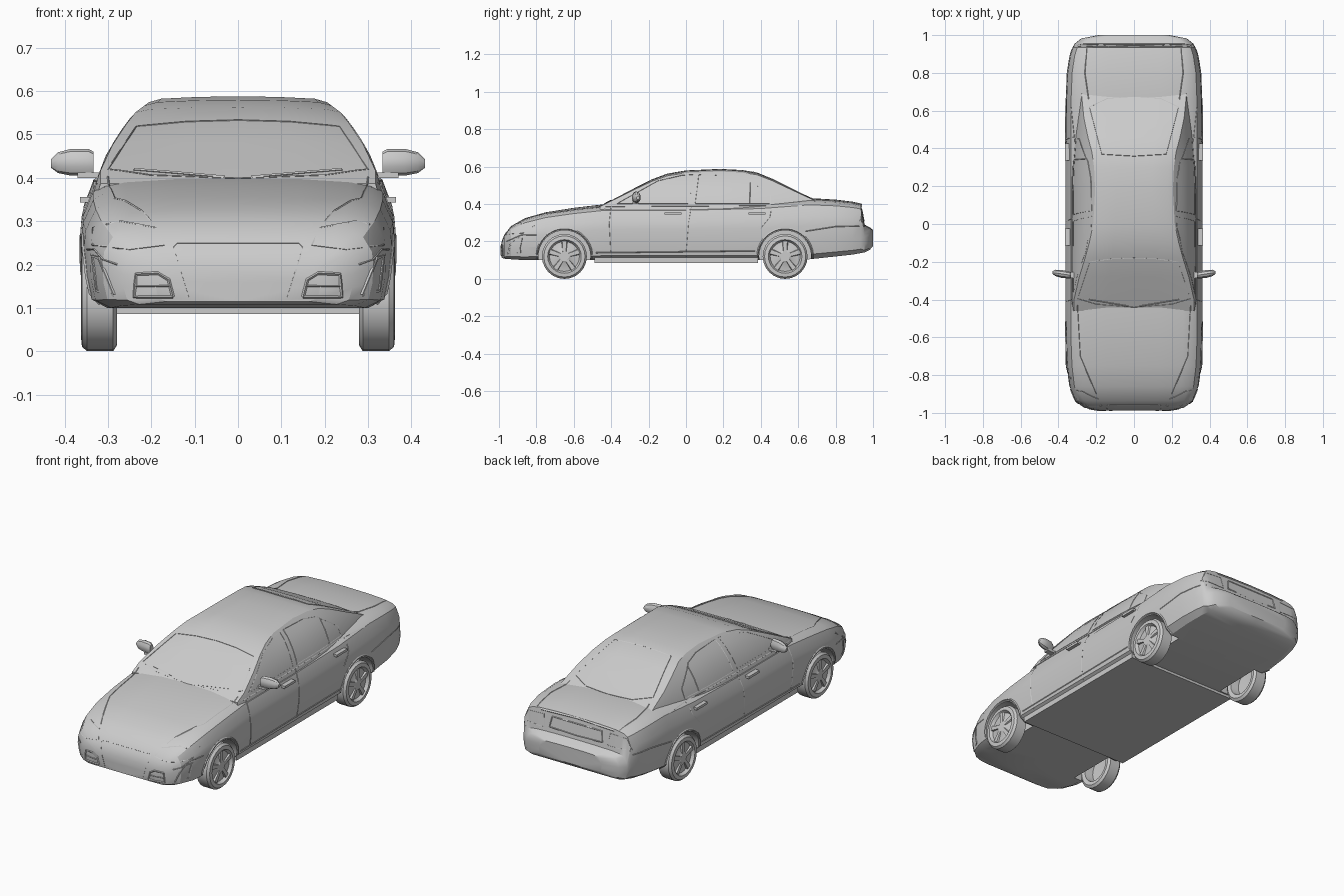
import bpy, bmesh, math
from mathutils import Vector
from mathutils.bvhtree import BVHTree

if "Cube" in bpy.data.objects:
    bpy.data.objects.remove(bpy.data.objects["Cube"])


def mesh_object(name, verts, faces):
    me = bpy.data.meshes.new(name)
    me.from_pydata(verts, [], faces)
    bm = bmesh.new()
    bm.from_mesh(me)
    bmesh.ops.recalc_face_normals(bm, faces=bm.faces)
    bm.to_mesh(me)
    bm.free()
    ob = bpy.data.objects.new(name, me)
    bpy.context.collection.objects.link(ob)
    return ob


def loft(name, rings):
    n = len(rings[0])
    verts = [p for r in rings for p in r]
    faces = [(i * n + j, i * n + (j + 1) % n, (i + 1) * n + (j + 1) % n, (i + 1) * n + j)
             for i in range(len(rings) - 1) for j in range(n)]
    faces += [tuple(range(n)), tuple(range(len(verts) - n, len(verts)))]
    return mesh_object(name, verts, faces)


def mirrored_ring(y, half):
    return [(x, y, z) for x, z in half] + [(-x, y, z) for x, z in half[-2:0:-1]]


def box(name, x, y, z):
    return loft(name, [[(a, y[0], z[0]), (a, y[1], z[0]), (a, y[1], z[1]), (a, y[0], z[1])] for a in x])


def lerp_table(table, v):
    for (a, fa), (b, fb) in zip(table, table[1:]):
        if v <= b:
            return fa + (fb - fa) * (v - a) / (b - a)
    return table[-1][1]


# Lower body: y, half width, bottom, top
BODY = [(-.987, .19, .115, .195), (-.972, .265, .108, .235), (-.935, .312, .105, .283),
        (-.86, .341, .10, .325), (-.75, .355, .10, .356), (-.6, .361, .10, .38),
        (-.43, .362, .10, .40), (0, .362, .10, .40), (.4, .362, .10, .41), (.66, .36, .105, .432),
        (.8, .354, .12, .424), (.89, .34, .13, .413), (.935, .325, .138, .403),
        (.955, .314, .142, .29), (.982, .28, .155, .276), (1.0, .19, .175, .262)]
SECTION = [(0, 0), (.86, 0), (.965, .08), (.995, .3), (1, .55), (.99, .7), (.925, .89),
           (.85, .945), (.72, .975), (.4, .995), (0, 1)]
body = loft("body", [mirrored_ring(y, [(w * u, b + (t - b) * v) for u, v in SECTION])
                     for y, w, b, t in BODY])

# Cabin: y, roof height, width factor
CABIN = [(-.46, .388, .97), (-.4, .42, 1), (-.28, .483, 1), (-.18, .533, 1), (-.1, .563, 1), (0, .58, 1),
         (.18, .588, 1), (.3, .582, .99), (.38, .569, .97), (.46, .536, .95), (.56, .486, .92),
         (.68, .427, .88), (.73, .405, .85)]
SIDE = [(.36, .334), (.40, .324), (.45, .304), (.5, .276), (.55, .238), (.575, .205), (.6, .17)]


def cabin_half(top, g):
    half = [(0, .36)]
    for k in (0, .25, .5, .75, .94):
        z = .36 + (top - .36) * k
        half.append((lerp_table(SIDE, z) * g, z))
    edge = half[-1][0]
    d = (top - .36) * .06
    return half + [(edge * .86, top - d * .4), (edge * .45, top - d * .1), (0, top)]


cabin = loft("cabin", [mirrored_ring(y, cabin_half(t, g)) for y, t, g in CABIN])

# Surface used to lay trims on
sv, sf = [], []
for ob in (body, cabin):
    o = len(sv)
    sv += [v.co.copy() for v in ob.data.vertices]
    sf += [[i + o for i in p.vertices] for p in ob.data.polygons]
surface = BVHTree.FromPolygons(sv, sf)
RAYS = {"side": lambda a, b, s: ((s * 2, a, b), (-s, 0, 0)),
        "front": lambda a, b, s: ((s * a, -2, b), (0, 1, 0)),
        "rear": lambda a, b, s: ((s * a, 2, b), (0, -1, 0)),
        "top": lambda a, b, s: ((s * a, b, 2), (0, 0, -1))}


def trim(name, view, pts, closed=False, r=.0022):
    if closed:
        pts = pts + pts[:1]
    cu = bpy.data.curves.new(name, "CURVE")
    cu.dimensions = "3D"
    cu.bevel_depth = r
    cu.bevel_resolution = 0
    for s in (1, -1):
        hits = []
        for p, q in zip(pts, pts[1:]):
            n = max(1, int(math.dist(p, q) / .025))
            for i in range(n + (q is pts[-1])):
                k = i / n
                a, b = p[0] + (q[0] - p[0]) * k, p[1] + (q[1] - p[1]) * k
                o, d = RAYS[view](a, b, s)
                hit = surface.ray_cast(Vector(o), Vector(d))[0]
                if hit:
                    hits.append(hit)
        sp = cu.splines.new("POLY")
        sp.points.add(len(hits) - 1)
        for pt, h in zip(sp.points, hits):
            pt.co = (*h, 1)
    ob = bpy.data.objects.new(name, cu)
    bpy.context.collection.objects.link(ob)
    bpy.ops.object.select_all(action="DESELECT")
    ob.select_set(True)
    bpy.context.view_layer.objects.active = ob
    bpy.ops.object.convert(target="MESH")


# Side windows, doors and body lines
trim("front_side_window", "side", [(-.37, .403), (-.15, .525), (-.02, .555), (.04, .558), (.015, .403)], True)
trim("rear_side_window", "side", [(.05, .403), (.07, .558), (.24, .553), (.33, .535), (.45, .45), (.45, .403)], True)
trim("quarter_window_bar", "side", [(.34, .403), (.345, .525)])
trim("belt_line", "side", [(-.43, .387), (.62, .393)])
trim("front_door_seam", "side", [(-.4, .38), (-.41, .3), (-.4, .12)])
trim("middle_door_seam", "side", [(.03, .39), (.015, .3), (0, .12)])
trim("rear_door_seam", "side", [(.46, .39), (.45, .33), (.4, .27)])
trim("rub_strip", "side", [(-.48, .14), (.37, .15)], r=.003)
trim("rear_bumper_line", "side", [(.64, .255), (.8, .28), (.95, .283)])
trim("front_bumper_line", "side", [(-.96, .2), (-.88, .235), (-.8, .235)])

# Windscreen, rear window, bonnet and boot outlines
trim("windscreen_edge", "top", [(0, -.44), (.2, -.425), (.3, -.395), (.235, -.2), (.12, -.185), (0, -.18)])
trim("rear_window_edge", "top", [(0, .36), (.17, .37), (.235, .62), (.14, .665), (0, .675)])
trim("bonnet_edge", "top", [(.3, -.43), (.285, -.7), (.2, -.9)])
trim("boot_edge", "top", [(.24, .66), (.26, .8), (.25, .93)])
trim("wiper", "top", [(.03, -.435), (.24, -.40)], r=.004)

# Front and rear details
trim("grille_edge", "front", [(0, .25), (.14, .25), (.15, .24), (.115, .125)])
trim("headlight", "front", [(.17, .245), (.19, .285), (.27, .3), (.335, .285), (.335, .245), (.25, .235)], True)
trim("lower_vent", "front", [(.15, .125), (.16, .165), (.185, .18), (.235, .178), (.24, .125)], True, .004)
trim("lower_vent_bar", "front", [(.155, .15), (.238, .15)])
trim("corner_intake", "front", [(.285, .13), (.32, .215), (.335, .22), (.325, .14)], True, .005)
trim("tail_light", "rear", [(.19, .305), (.2, .37), (.3, .365), (.325, .31)], True)
trim("plate_recess", "rear", [(0, .37), (.15, .37), (.16, .315), (0, .31)], r=.003)
trim("boot_lip", "rear", [(0, .398), (.22, .39)], r=.005)

# Wheel arches cut from the body, with raised lips
AXLES = {"front": -.65, "rear": .53}
for end, yc in AXLES.items():
    arc = [math.radians(a) for a in range(-5, 186, 10)]
    trim(end + "_arch_lip", "side", [(yc + .147 * math.cos(a), .122 + .147 * math.sin(a)) for a in arc], r=.005)
    for s in (1, -1):
        ring = [(.139 * math.cos(a), .139 * math.sin(a)) for a in [i * math.tau / 32 for i in range(32)]]
        cut = loft("arch_cutter", [[(s * x, yc + u, .12 + v) for u, v in ring] for x in (.255, .45)])
        mod = body.modifiers.new("arch", "BOOLEAN")
        mod.operation, mod.solver, mod.object = "DIFFERENCE", "EXACT", cut
        bpy.context.view_layer.objects.active = body
        bpy.ops.object.modifier_apply(modifier=mod.name)
        bpy.data.objects.remove(cut)

# Floor pan between the wheels
box("floor_pan", (-.335, .335), (-.49, .385), (.086, .13))

# Wheels: x, radius profile with dished rim and five spokes
WHEEL = [(.335, .012), (.33, .078), (.283, .084), (.279, .106), (.288, .12), (.348, .12), (.36, .11),
         (.362, .09), (.356, .086), (.346, .08), (.351, .035), (.357, .025), (.357, .005)]
for end, yc in AXLES.items():
    for s, side in ((1, "left"), (-1, "right")):
        loft(f"{end}_{side}_wheel", [[(s * x, yc + r * math.cos(i * math.tau / 24), .12 + r * math.sin(i * math.tau / 24))
                                      for i in range(24)] for x, r in WHEEL])
        for k in range(5):
            a = k * math.tau / 5 + math.pi / 2
            rad, tan = Vector((0, math.cos(a), math.sin(a))), Vector((0, -math.sin(a), math.cos(a)))
            c = Vector((0, yc, .12))
            loft(f"{end}_{side}_spoke", [[c + rad * r + tan * t + Vector((s * x, 0, 0))
                                          for t, x in ((-w, .344), (w, .344), (w * .7, xo), (-w * .7, xo))]
                                         for r, w, xo in ((.02, .012, .357), (.083, .017, .356))])

# Mirrors and door handles on both sides
PODS = [(.333, .434, .026, .016), (.345, .436, .031, .02), (.385, .436, .031, .022), (.415, .435, .024, .018),
        (.431, .433, .01, .008)]
for s, side in ((1, "left"), (-1, "right")):
    loft(f"{side}_mirror", [[(s * x, -.272 + .015 * (x - .33) / .1 + hy * math.cos(a), zc + hz * math.sin(a))
                             for a in [(i + .5) * math.tau / 10 for i in range(10)]] for x, zc, hz, hy in PODS])
    box(f"{side}_mirror_arm", (s * .30, s * .37), (-.285, -.255), (.4, .412))
    for end, y in (("front", -.07), ("rear", .38)):
        box(f"{side}_{end}_handle", (s * .335, s * .364), (y - .045, y + .045), (.343, .356))

# Smooth shading with sharp creases kept
bpy.ops.object.select_all(action="SELECT")
bpy.context.view_layer.objects.active = body
bpy.ops.object.shade_smooth_by_angle(angle=math.radians(28))
